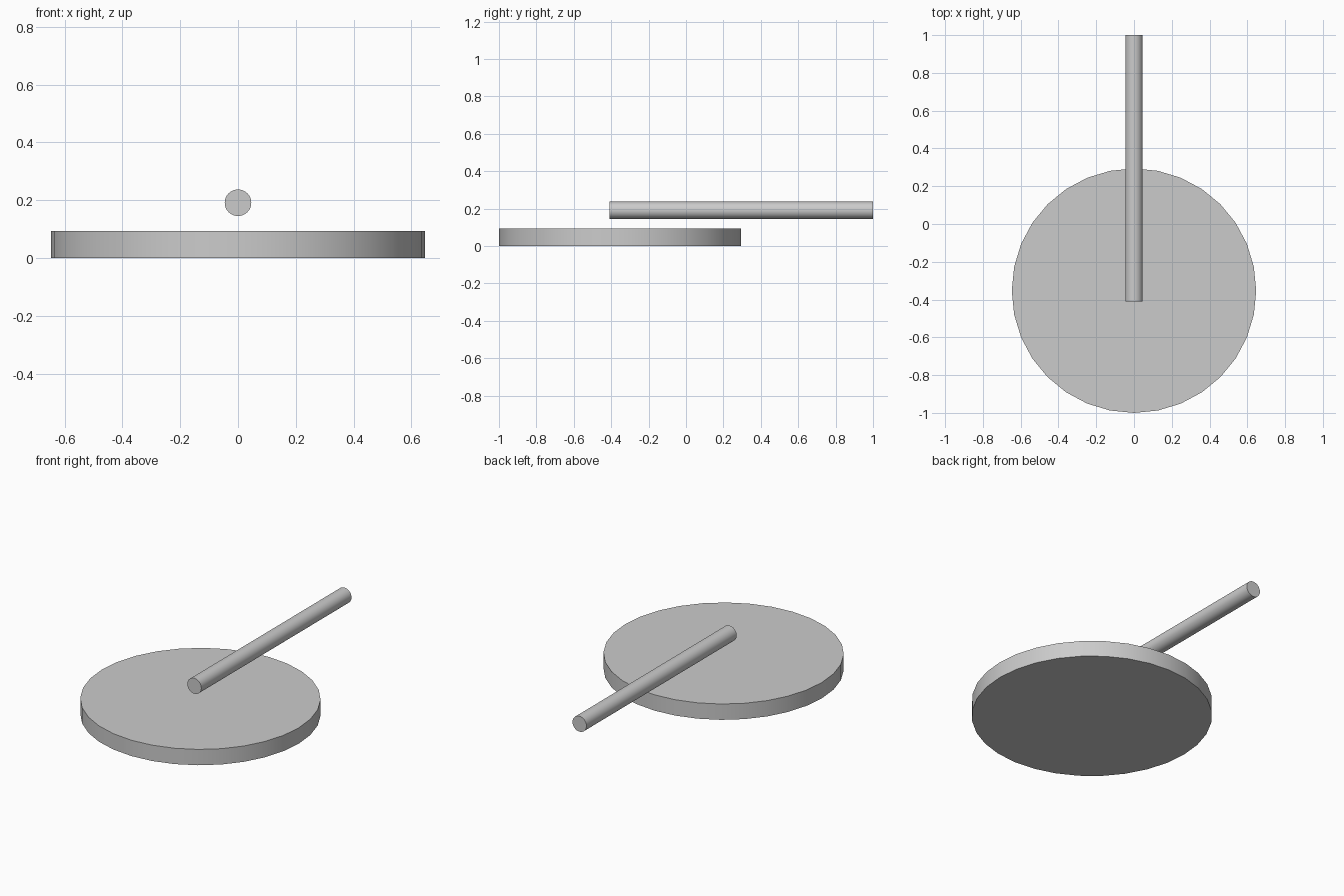
import bpy
from math import pi, radians

if "Cube" in bpy.data.objects:
    bpy.data.objects.remove(bpy.data.objects["Cube"])


def cylinder(name, radius, depth, location, rotation=(0, 0, 0)):
    bpy.ops.mesh.primitive_cylinder_add(vertices=32, radius=radius, depth=depth,
                                        location=location, rotation=rotation)
    obj = bpy.context.object
    obj.name = name
    bpy.ops.object.shade_smooth_by_angle(angle=radians(30))
    return obj


# Flat round plate resting on the ground
cylinder("round_plate", 0.647, 0.094, (0, -0.353, 0.047))

# Rod floating above the plate, running front to back
cylinder("rod", 0.046, 1.41, (0, 0.295, 0.191), (pi / 2, 0, 0))
